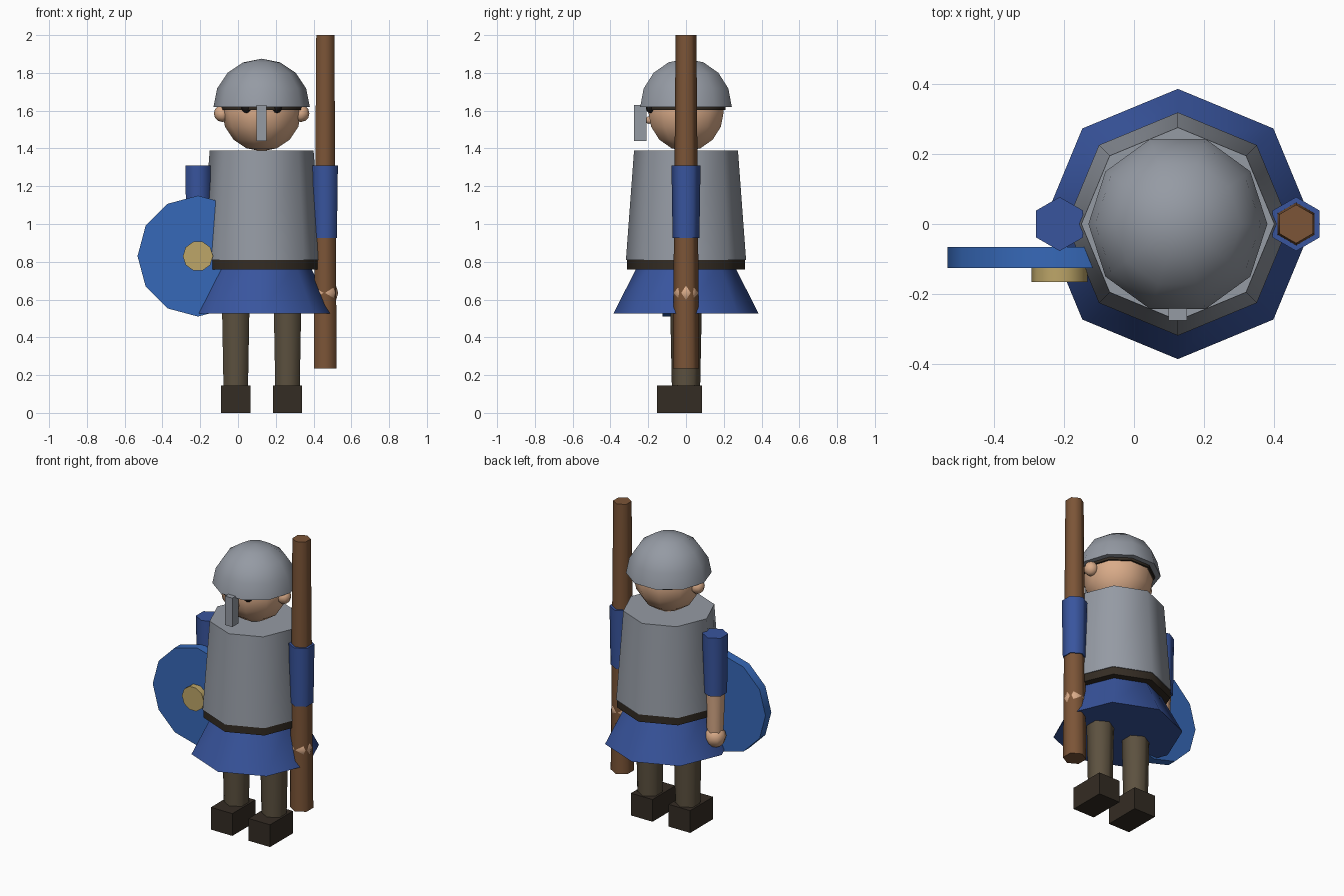
import bpy, bmesh
from math import pi, sin, cos, radians
from mathutils import Vector, Matrix

cube = bpy.data.objects.get("Cube")
if cube:
    bpy.data.objects.remove(cube, do_unlink=True)

CX = 0.125          # centre line of the body
ARM_X = 0.337       # arm offset from the centre line
LEG_X = 0.137       # leg offset from the centre line


def material(name, *rgb):
    m = bpy.data.materials.new(name)
    m.use_nodes = True
    m.diffuse_color = (*rgb, 1)
    m.node_tree.nodes["Principled BSDF"].inputs["Base Color"].default_value = (*rgb, 1)
    return m


STEEL = material("steel grey", 0.30, 0.325, 0.37)
BLUE = material("tunic blue", 0.04, 0.09, 0.34)
SHIELD = material("shield blue", 0.037, 0.14, 0.48)
GOLD = material("brass", 0.51, 0.38, 0.14)
SKIN = material("skin", 0.70, 0.41, 0.25)
WOOD = material("wood", 0.20, 0.09, 0.038)
CLOTH = material("brown cloth", 0.107, 0.082, 0.05)
LEATHER = material("dark leather", 0.034, 0.025, 0.017)
BLACK = material("eye black", 0.01, 0.008, 0.007)


def finish(name, bm, mat):
    """Smooth gentle edges, keep rims sharp, and link the object."""
    bmesh.ops.recalc_face_normals(bm, faces=bm.faces)
    for f in bm.faces:
        f.smooth = True
    for e in bm.edges:
        e.smooth = e.calc_face_angle(pi) < radians(63)
    me = bpy.data.meshes.new(name)
    bm.to_mesh(me)
    bm.free()
    me.materials.append(mat)
    ob = bpy.data.objects.new(name, me)
    bpy.context.collection.objects.link(ob)
    return ob


def lathe(name, mat, profile, sides, loc, phase=0.0, turn=None):
    """Closed solid from (radius, height) pairs; zero radius is a pole."""
    bm = bmesh.new()
    rings = []
    for r, z in profile:
        count = sides if r > 1e-5 else 1
        rings.append([bm.verts.new((r * cos(phase + 2 * pi * i / sides),
                                    r * sin(phase + 2 * pi * i / sides), z))
                      for i in range(count)])
    for a, b in zip(rings, rings[1:]):
        for i in range(sides):
            j = (i + 1) % sides
            quad = [a[i % len(a)], a[j % len(a)], b[j % len(b)], b[i % len(b)]]
            bm.faces.new(list(dict.fromkeys(quad)))
    for ring in (rings[0], rings[-1]):
        if len(ring) > 1:
            bm.faces.new(ring)
    if turn:
        bm.transform(turn)
    bm.transform(Matrix.Translation(Vector(loc)))
    return finish(name, bm, mat)


def tube(name, mat, x, z0, r0, z1, r1, sides=6):
    """Upright tapered prism with a corner facing the front."""
    return lathe(name, mat, [(r0, z0), (r1, z1)], sides, (x, 0, 0), pi / 2)


def ball(name, mat, r, loc, sides=10, bands=8, start=-90):
    """Sphere, or a dome when the start latitude is zero."""
    lats = [radians(start + (90 - start) * i / bands) for i in range(bands + 1)]
    return lathe(name, mat, [(r * cos(t), r * sin(t)) for t in lats], sides, loc)


def disc(name, mat, r, y0, y1, x, z, sides):
    """Round plate facing the front."""
    return lathe(name, mat, [(r, -y1), (r, -y0)], sides, (x, 0, z),
                 turn=Matrix.Rotation(pi / 2, 4, 'X'))


def box(name, mat, lo, hi):
    lo, hi = Vector(lo), Vector(hi)
    bm = bmesh.new()
    bmesh.ops.create_cube(bm, size=1)
    bm.transform(Matrix.Translation((lo + hi) / 2) @ Matrix.Diagonal((*(hi - lo), 1)))
    return finish(name, bm, mat)


# Body
tube("torso", STEEL, CX, 0.81, 0.318, 1.39, 0.275, 8)
tube("belt", LEATHER, CX, 0.76, 0.313, 0.815, 0.313, 8)
tube("skirt", BLUE, CX, 0.525, 0.385, 0.79, 0.25, 8)

# Head and helmet
ball("head", SKIN, 0.21, (CX, 0, 1.595))
ball("helmet", STEEL, 0.255, (CX, 0, 1.62), bands=4, start=0)
lathe("helmet_band", LEATHER, [(0.22, 1.604), (0.22, 1.63)], 10, (CX, 0, 0))
box("nose_guard", STEEL, (CX - 0.026, -0.275, 1.44), (CX + 0.026, -0.21, 1.63))
ball("nose", SKIN, 0.02, (CX, -0.195, 1.55), 8, 6)

# Paired parts
for side, s in (("left", 1), ("right", -1)):
    ball(side + "_ear", SKIN, 0.045, (CX + s * 0.208, 0, 1.585), 8, 6)
    ball(side + "_eye", BLACK, 0.028, (CX + s * 0.079, -0.185, 1.615), 8, 6)

    arm_x = CX + s * ARM_X
    tube(side + "_sleeve", BLUE, arm_x, 0.925, 0.071, 1.31, 0.077)
    tube(side + "_forearm", SKIN, arm_x, 0.65, 0.049, 0.93, 0.059)
    ball(side + "_hand", SKIN, 0.066, (arm_x + s * 0.002, 0, 0.635), 8, 6)

    leg_x = CX + s * LEG_X
    tube(side + "_leg", CLOTH, leg_x, 0.14, 0.075, 0.57, 0.084)
    box(side + "_boot", LEATHER, (leg_x - 0.078, -0.153, 0), (leg_x + 0.078, 0.085, 0.146))

# Staff in the left hand
tube("staff", WOOD, CX + ARM_X, 0.235, 0.07, 2.0, 0.055)

# Shield on the right arm
shield_x = CX - ARM_X
disc("shield", SHIELD, 0.32, -0.125, -0.065, shield_x, 0.83, 12)
disc("shield_boss", GOLD, 0.08, -0.165, -0.12, shield_x, 0.83, 10)
